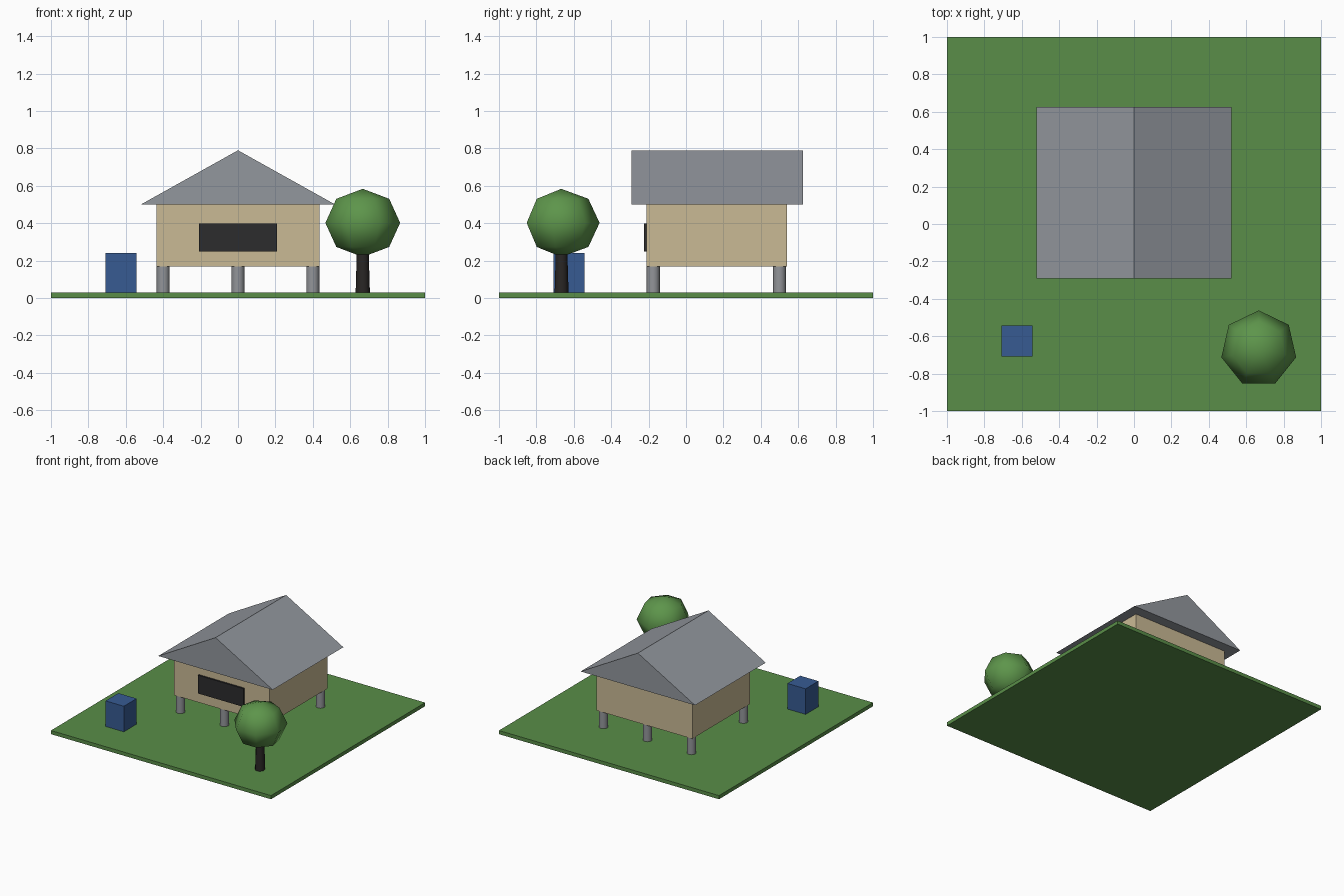
import bpy
import bmesh
import math

if "Cube" in bpy.data.objects:
    bpy.data.objects.remove(bpy.data.objects["Cube"])


def material(name, rgb):
    m = bpy.data.materials.new(name)
    m.diffuse_color = (*rgb, 1)
    m.use_nodes = True
    m.node_tree.nodes["Principled BSDF"].inputs["Base Color"].default_value = m.diffuse_color
    return m


GRASS = material("grass green", (0.10, 0.27, 0.065))
LEAF = material("leaf green", (0.11, 0.30, 0.07))
WALL = material("tan wall", (0.59, 0.49, 0.30))
ROOF = material("roof grey", (0.29, 0.31, 0.34))
POST = material("post grey", (0.29, 0.30, 0.32))
DARK = material("window black", (0.025, 0.025, 0.026))
BARK = material("dark bark", (0.022, 0.019, 0.018))
BLUE = material("blue", (0.038, 0.105, 0.29))


def add(name, bm, mat):
    bmesh.ops.recalc_face_normals(bm, faces=bm.faces)
    me = bpy.data.meshes.new(name)
    bm.to_mesh(me)
    bm.free()
    me.materials.append(mat)
    ob = bpy.data.objects.new(name, me)
    bpy.context.collection.objects.link(ob)
    return ob


def box(name, lo, hi, mat):
    bm = bmesh.new()
    bmesh.ops.create_cube(bm, size=1)
    for v in bm.verts:
        v.co = [(a + b) / 2 + c * (b - a) for a, b, c in zip(lo, hi, v.co)]
    return add(name, bm, mat)


def column(name, x, y, z0, z1, r0, r1, sides, mat):
    """Tapered column: smooth sides, flat caps."""
    bm = bmesh.new()
    bmesh.ops.create_cone(bm, cap_ends=True, segments=sides,
                          radius1=r0, radius2=r1, depth=z1 - z0)
    bmesh.ops.translate(bm, verts=bm.verts, vec=(x, y, (z0 + z1) / 2))
    ob = add(name, bm, mat)
    for p in ob.data.polygons:
        p.use_smooth = abs(p.normal.z) < 0.9
    for e in ob.data.edges:
        za, zb = (ob.data.vertices[i].co.z for i in e.vertices)
        e.use_edge_sharp = abs(za - zb) < 1e-5
    return ob


# Ground slab, house body, window and blue box
box("ground_slab", (-1, -1, 0), (1, 1, 0.03), GRASS)
box("house_body", (-0.435, -0.21, 0.17), (0.435, 0.54, 0.505), WALL)
box("front_window", (-0.208, -0.224, 0.25), (0.208, -0.205, 0.40), DARK)
box("blue_box", (-0.708, -0.708, 0.02), (-0.542, -0.542, 0.24), BLUE)

# Gable roof: triangular profile extruded front to back
bm = bmesh.new()
tri = bm.faces.new([bm.verts.new((x, -0.292, z))
                    for x, z in ((-0.52, 0.50), (0.52, 0.50), (0, 0.79))])
ext = bmesh.ops.extrude_face_region(bm, geom=[tri])
bmesh.ops.translate(bm, vec=(0, 0.917, 0),
                    verts=[g for g in ext["geom"] if isinstance(g, bmesh.types.BMVert)])
add("gable_roof", bm, ROOF)

# Stilts in two rows of three
for row, y in (("front", -0.175), ("back", 0.50)):
    for side, x in (("left", -0.40), ("middle", 0), ("right", 0.40)):
        column(f"{row}_{side}_stilt", x, y, 0.002, 0.18, 0.035, 0.035, 12, POST)

# Tree: seven-sided trunk and crown
column("tree_trunk", 0.667, -0.667, 0.002, 0.30, 0.04, 0.031, 7, BARK)
bm = bmesh.new()
bmesh.ops.create_uvsphere(bm, u_segments=7, v_segments=4, radius=1)
for v in bm.verts:
    v.co = (0.667 + 0.205 * v.co.x, -0.667 + 0.205 * v.co.y, 0.402 + 0.182 * v.co.z)
crown = add("tree_crown", bm, LEAF)
for p in crown.data.polygons:
    p.use_smooth = True
